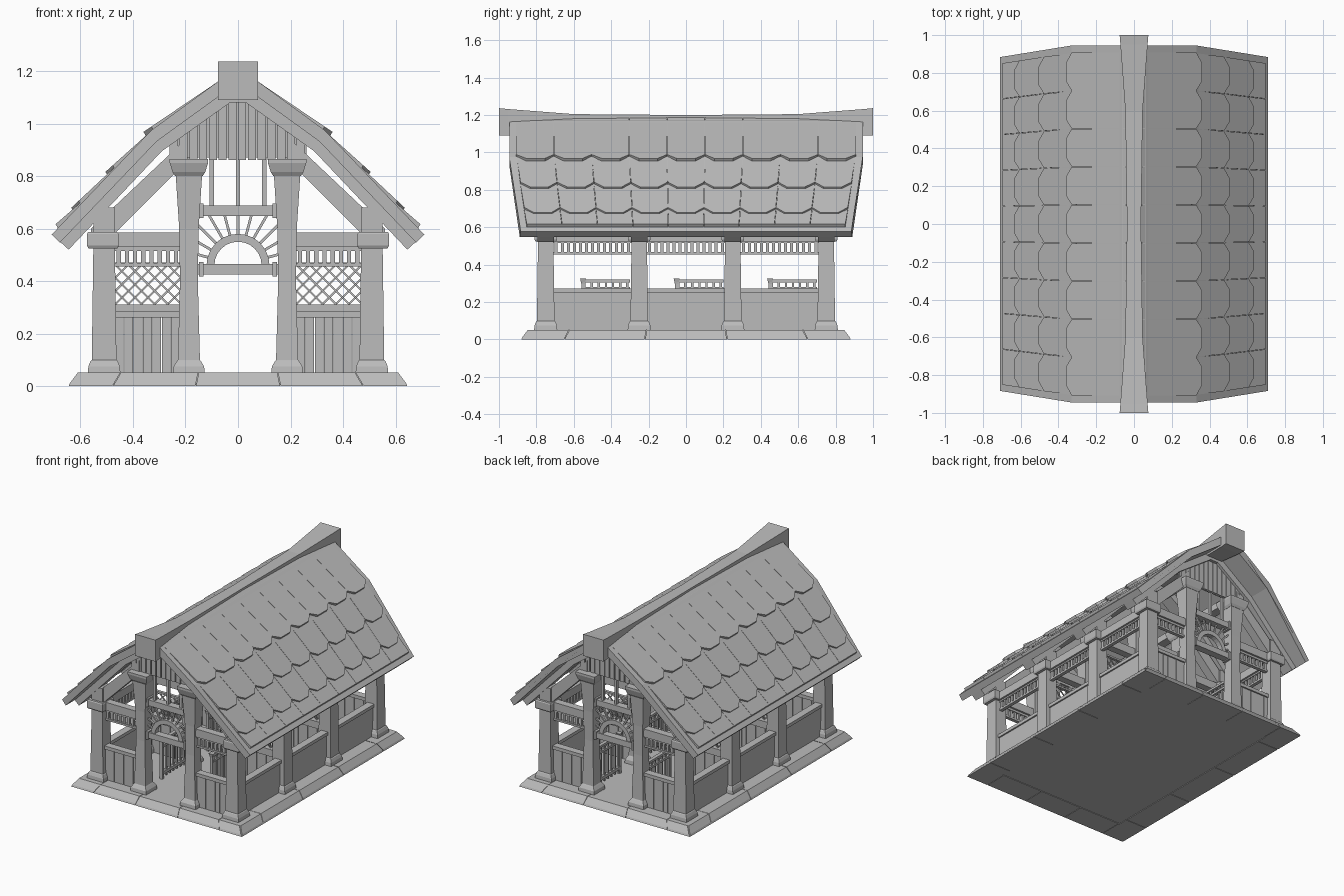
import bpy, bmesh
from math import cos, sin, pi

cube = bpy.data.objects.get("Cube")
if cube:
    bpy.data.objects.remove(cube, do_unlink=True)

GREY = (0.5, 0.5, 0.5, 1)
mat = bpy.data.materials.new("plain grey")
mat.use_nodes = True
mat.diffuse_color = GREY
mat.node_tree.nodes["Principled BSDF"].inputs["Base Color"].default_value = GREY

parts = {}
SIDES = (-1, 1)
FRAMES = (-0.75, -0.25, 0.25, 0.75)


def loft(part, rings):
    """Closed solid through a list of equal rings of points."""
    bm = parts.setdefault(part, bmesh.new())
    rows = [[bm.verts.new(p) for p in ring] for ring in rings]
    n = len(rows[0])
    for a, b in zip(rows, rows[1:]):
        for i in range(n):
            j = (i + 1) % n
            bm.faces.new((a[i], a[j], b[j], b[i]))
    bm.faces.new(rows[0][::-1])
    bm.faces.new(rows[-1])


def rect(x0, x1, y0, y1, z):
    return [(x0, y0, z), (x1, y0, z), (x1, y1, z), (x0, y1, z)]


def box(part, x0, x1, y0, y1, z0, z1):
    loft(part, [rect(x0, x1, y0, y1, z0), rect(x0, x1, y0, y1, z1)])


def prism(part, outline, y, half):
    """Outline in x and z, given a thickness along y."""
    loft(part, [[(x, y + s * half, z) for x, z in outline] for s in SIDES])


def bar(part, a, b, width, y, half):
    """Straight strip between two x, z points."""
    dx, dz = b[0] - a[0], b[1] - a[1]
    k = width / 2 / (dx * dx + dz * dz) ** 0.5
    nx, nz = -dz * k, dx * k
    prism(part, [(a[0] + nx, a[1] + nz), (b[0] + nx, b[1] + nz),
                 (b[0] - nx, b[1] - nz), (a[0] - nx, a[1] - nz)], y, half)


def column(part, x, y, steps):
    loft(part, [rect(x - w, x + w, y - w, y + w, z) for z, w in steps])


def flip(outline, s):
    return [(s * x, z) for x, z in outline]


# Stone plinth: sloped rim blocks around a floor
box("floor", -0.5, 0.5, -0.74, 0.74, 0.008, 0.05)
box("floor", -0.63, 0.63, -0.865, 0.865, 0.004, 0.012)
GAP = 0.002
for s in SIDES:
    for i in range(4):
        edges = (-1, -0.74, -0.25, 0.25, 0.74, 1)
    for i in range(5):
        a, b = edges[i] + GAP, edges[i + 1] - GAP
        end = [(x, z) for x, z in ((0.88, 0), (0.875, 0.012), (0.845, 0.052), (0.72, 0.052), (0.72, 0))]
        loft("plinth_front_stones",
             [[(e * (0.645 - 0.8 * z), s * y, z) for y, z in end] for e in (a, b)])
        end = [(y - 0.235, z) for y, z in end]
        loft("plinth_side_stones",
             [[(s * x, e * (0.88 - 0.7 * z), z) for x, z in end] for e in (a, b)])

# Columns, tie beams and roof frames
for y in FRAMES:
    for s in SIDES:
        column("outer_posts", s * 0.51, y,
               [(0.05, 0.062), (0.075, 0.06), (0.095, 0.052), (0.1, 0.047), (0.53, 0.041), (0.68, 0.041)])
        column("outer_post_caps", s * 0.515, y, [(0.525, 0.055), (0.535, 0.06), (0.58, 0.06), (0.587, 0.056)])
        column("inner_columns", s * 0.187, y,
               [(0.05, 0.06), (0.075, 0.058), (0.093, 0.047), (0.1, 0.042), (0.4, 0.034),
                (0.6, 0.037), (0.8, 0.05)])
        column("inner_column_caps", s * 0.187, y, [(0.8, 0.052), (0.815, 0.062), (0.85, 0.073), (0.865, 0.073)])
        prism("rafters", flip([(0.678, 0.55), (0.31, 0.935), (0.05, 1.12), (0, 1.12), (0, 1.08),
                               (0.03, 1.08), (0.29, 0.895), (0.645, 0.52)], s), y, 0.045)
        prism("braces", flip([(0.2, 0.94), (0.56, 0.6), (0.56, 0.585), (0.465, 0.585), (0.2, 0.85)], s), y, 0.03)
        x0, x1 = sorted((s * 0.2, s * 0.56))
        box("cross_beams", x0, x1, y - 0.025, y + 0.025, 0.53, 0.585)
    box("tie_beams", -0.16, 0.16, y - 0.025, y + 0.025, 0.648, 0.688)
    for s in SIDES:
        box("tie_beam_collars", s * 0.14 - 0.008, s * 0.14 + 0.008, y - 0.032, y + 0.032, 0.64, 0.696)

# Long beams along the building
for s in SIDES:
    for name, x, w, z0, z1 in (("eave_beams", 0.51, 0.025, 0.525, 0.58),
                               ("purlins", 0.19, 0.03, 0.865, 0.91)):
        box(name, s * x - w, s * x + w, -0.75, 0.75, z0, z1)

# Low walls, cap rails and the spindle friezes under the beams
def spindle_row(along, a, b, c):
    def put(name, u0, u1, half, z0, z1):
        if along == "x":
            box(name, u0, u1, c - half, c + half, z0, z1)
        else:
            box(name, c - half, c + half, u0, u1, z0, z1)
    put("frieze_rails", a, b, 0.012, 0.455, 0.468)
    put("frieze_rails", a, b, 0.012, 0.515, 0.53)
    count = round((b - a) / 0.033)
    for i in range(count):
        u = a + (i + 0.5) * (b - a) / count
        put("frieze_spindles", u - 0.008, u + 0.008, 0.008, 0.465, 0.52)


for s in SIDES:
    for y in (-0.5, 0, 0.5):
        box("side_walls", s * 0.51 - 0.015, s * 0.51 + 0.015, y - 0.22, y + 0.22, 0.05, 0.255)
        box("wall_caps", s * 0.51 - 0.025, s * 0.51 + 0.025, y - 0.21, y + 0.21, 0.25, 0.272)
        spindle_row("y", y - 0.21, y + 0.21, s * 0.51)
    a, b = sorted((s * 0.22, s * 0.47))
    for y in FRAMES:
        # Boarded wall made of narrow upright planks
        for i in range(7):
            u = a + i * (b - a) / 7
            box("end_wall_planks", u + 0.001, u + (b - a) / 7 - 0.001, y - 0.015, y + 0.015, 0.05, 0.27)
        box("wall_caps", a, b, y - 0.025, y + 0.025, 0.262, 0.285 if abs(y) > 0.5 else 0.31)
        if abs(y) > 0.5:
            spindle_row("x", a, b, y)
            continue
        # Diamond lattice above the stall partitions
        low, high = 0.31, 0.465
        box("lattice_frames", a, b, y - 0.01, y + 0.01, high - 0.006, high + 0.006)
        for d in SIDES:
            for i in range(-3, 7):
                u, h = a + i * 0.05, high - low
                t0 = max(0, (a - u) / h)
                t1 = min(1, (b - u) / h)
                if t1 - t0 > 0.1:
                    ends = [(u + t * h, low + t * h if d > 0 else high - t * h) for t in (t0, t1)]
                    bar("lattice_strips", ends[0], ends[1], 0.007, y + d * 0.003, 0.003)

# Barred stall gates beside the aisle
for s in SIDES:
    for y in (-0.55, -0.05, 0.45):
        x = s * 0.19
        for z0, z1 in ((0.08, 0.1), (0.265, 0.28), (0.305, 0.32)):
            box("gate_rails", x - 0.012, x + 0.012, y, y + 0.25, z0, z1)
        for i in range(7):
            u = y + 0.008 + i * 0.038
            box("gate_bars", x - 0.006, x + 0.006, u - 0.006, u + 0.006, 0.06, 0.31)
        column("gate_posts", x, y, [(0.05, 0.01), (0.3, 0.01), (0.325, 0.016)])

# Gable boards, arched fan and uprights above each doorway
for s in SIDES:
    y = s * 0.75
    prism("gable_backing", [(-0.26, 0.87), (0.26, 0.87), (0.26, 0.93), (0, 1.11), (-0.26, 0.93)], y, 0.006)
    for i in range(14):
        u0, u1 = -0.26 + i * 0.0372, -0.229 + i * 0.0372
        tops = [0.925 + (0.26 - abs(u)) * 0.7 for u in (u0, u1)]
        prism("gable_planks", [(u0, 0.862), (u1, 0.862), (u1, tops[1]), (u0, tops[0])], s * 0.765, 0.01)
    for x in (-0.1, 0, 0.1):
        box("gable_uprights", x - 0.008, x + 0.008, y - 0.01, y + 0.01, 0.68, 0.88)
    box("arch_sills", -0.16, 0.16, y - 0.025, y + 0.025, 0.425, 0.465)
    for e in SIDES:
        box("tie_beam_collars", e * 0.14 - 0.008, e * 0.14 + 0.008, y - 0.032, y + 0.032, 0.418, 0.472)
    arc = [(cos(pi * i / 12), sin(pi * i / 12)) for i in range(13)]
    prism("fan_arches", [(0.12 * c, 0.46 + 0.12 * n) for c, n in arc]
          + [(0.09 * c, 0.46 + 0.09 * n) for c, n in arc[::-1]], y, 0.018)
    for c, n in arc[1:-1]:
        r = min(0.155 / max(abs(c), 0.01), 0.19 / n)
        bar("fan_rays", (0.115 * c, 0.46 + 0.115 * n), (r * c, 0.46 + r * n), 0.01, y, 0.006)


# Bent roof, narrowing towards the eaves
def taper(x):
    return 1 - 0.065 * max(0, abs(x) - 0.33) / 0.38


def roof_z(x):
    return 0.975 + (0.33 - x) * (0.73 if x < 0.33 else 1.05)


for s in SIDES:
    outline = flip([(0, 1.18), (0.06, 1.172), (0.33, 0.975), (0.71, 0.577),
                    (0.678, 0.547), (0.31, 0.932), (0.05, 1.12), (0, 1.12)], s)
    loft("roof_slab", [[(x, e * 0.945 * taper(x), z) for x, z in outline] for e in SIDES])

# Overlapping shingles with clipped lower corners
for xa, za, xb, clip in ((0.035, 1.188, 0.36, 0.03), (0.3, 1.0, 0.505, 0.028),
                         (0.44, 0.862, 0.635, 0.028), (0.57, 0.725, 0.695, 0)):
    zb = roof_z(xb) + 0.025
    for s in SIDES:
        for i in range(-4, 5):
            y = i * 0.202
            shape = [(xa, y - 0.1), (xa, y + 0.1), (xb - clip, y + 0.1), (xb, y + 0.05),
                     (xb, y - 0.05), (xb - clip, y - 0.1)]
            loft("roof_shingles", [[(s * (x - d * 0.6), v * taper(x), za + (zb - za) * (x - xa) / (xb - xa) - d)
                                    for x, v in shape] for d in (0.016, 0)])

# Ridge beam flaring out and up at both ends
loft("ridge_beam", [[(-w, y, low), (w, y, low), (w, y, top), (-w, y, top)] for y, w, low, top in (
    (-1, 0.076, 1.09, 1.237), (-0.95, 0.072, 1.09, 1.232), (-0.6, 0.046, 1.11, 1.205),
    (0, 0.037, 1.11, 1.2), (0.6, 0.046, 1.11, 1.205), (0.95, 0.072, 1.09, 1.232), (1, 0.076, 1.09, 1.237))])

# Turn every collected part into an object
for name, bm in parts.items():
    bmesh.ops.recalc_face_normals(bm, faces=bm.faces[:])
    mesh = bpy.data.meshes.new(name)
    bm.to_mesh(mesh)
    bm.free()
    mesh.materials.append(mat)
    bpy.context.collection.objects.link(bpy.data.objects.new(name, mesh))
